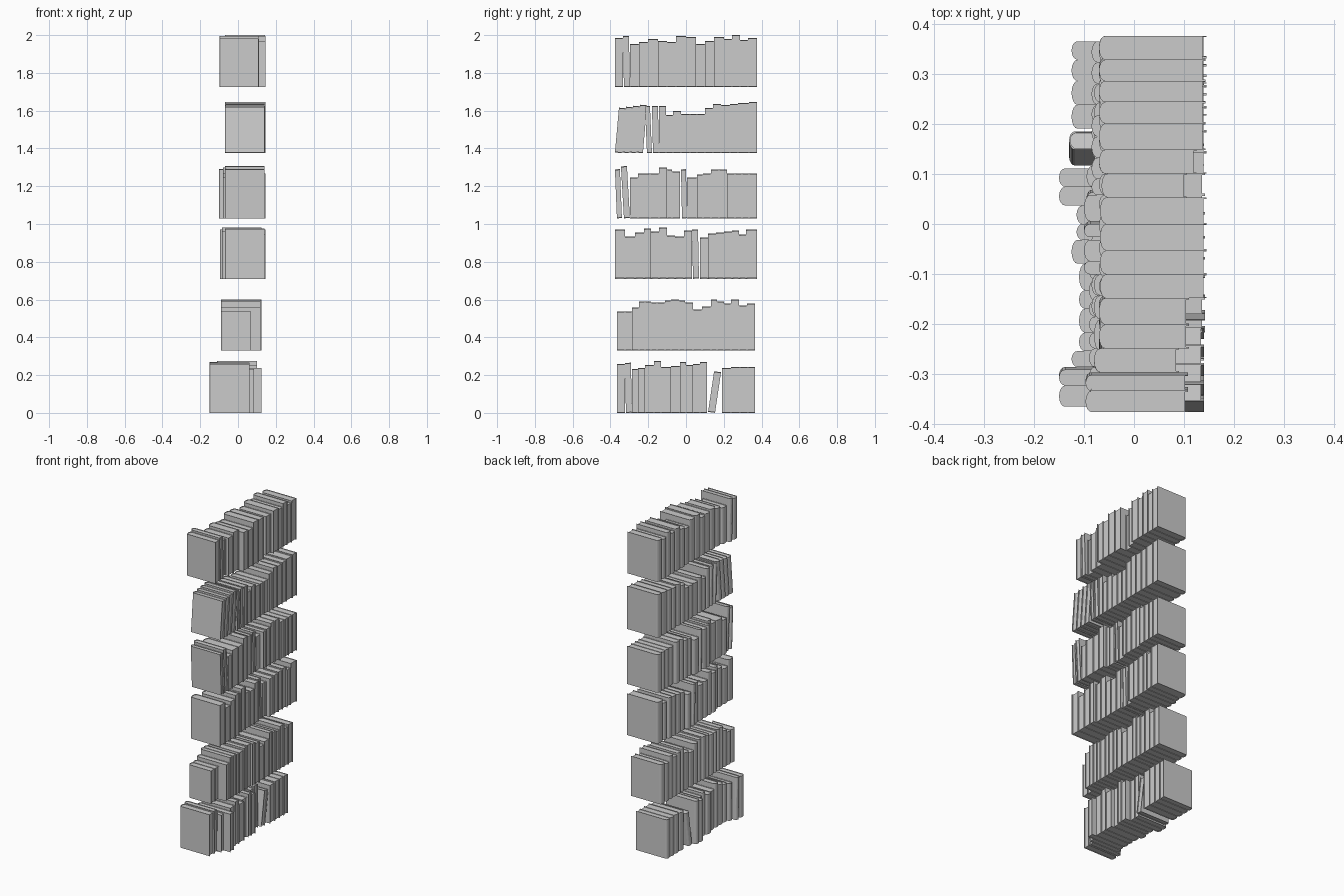
import bpy, bmesh, math
from mathutils import Matrix, Vector

if "Cube" in bpy.data.objects:
    bpy.data.objects.remove(bpy.data.objects["Cube"], do_unlink=True)

UNIT = 0.0053      # grid step for thicknesses and heights
BOARD = 0.0025     # cover thickness
ARC = 8            # segments of the rounded spine

grey = bpy.data.materials.new("plain_grey")
grey.use_nodes = True
grey.diffuse_color = (0.6, 0.6, 0.6, 1)
grey.node_tree.nodes["Principled BSDF"].inputs["Base Color"].default_value = (0.6, 0.6, 0.6, 1)


def outline(spine, fore, y0, y1):
    """U-shaped plan: fore edge, round the spine, back to the fore edge."""
    middle, half, bulge = (y0 + y1) / 2, (y1 - y0) / 2, 0.012
    points = [(fore, y0)]
    for i in range(ARC + 1):
        a = math.pi * i / ARC
        points.append((spine + bulge * (1 - math.sin(a)), middle - half * math.cos(a)))
    return points + [(fore, y1)]


def extrude_up(bm, faces, height):
    result = bmesh.ops.extrude_face_region(bm, geom=faces)
    verts = [v for v in result["geom"] if isinstance(v, bmesh.types.BMVert)]
    bmesh.ops.translate(bm, verts=verts, vec=(0, 0, height))


def book(name, spine, depth, y, z, thick, height, lean):
    bm = bmesh.new()
    fore = spine + depth
    outer = outline(spine, fore, 0, thick)
    inner = outline(spine + BOARD, fore, BOARD, thick - BOARD)
    # Cover: two boards joined by a rounded spine
    a = [bm.verts.new((*p, 0)) for p in outer]
    b = [bm.verts.new((*p, 0)) for p in inner]
    strip = [bm.faces.new((a[i], a[i + 1], b[i + 1], b[i])) for i in range(len(a) - 1)]
    extrude_up(bm, strip, height)
    # Pages: a block set back from the cover edges
    block = outline(spine + BOARD, fore - 0.006, BOARD, thick - BOARD)
    pages = bm.faces.new([bm.verts.new((*p, 0.003)) for p in block])
    extrude_up(bm, [pages], height - 0.006)
    bmesh.ops.recalc_face_normals(bm, faces=bm.faces)
    # Tilt about the lower edge the book leans on
    if lean:
        pivot = Vector((0, thick if lean > 0 else 0, 0))
        turn = Matrix.Rotation(-math.asin(lean * UNIT / height), 3, "X")
        bmesh.ops.rotate(bm, verts=bm.verts, cent=pivot, matrix=turn)
    mesh = bpy.data.meshes.new(name)
    bm.to_mesh(mesh)
    bm.free()
    mesh.materials.append(grey)
    ob = bpy.data.objects.new(name, mesh)
    ob.location = (0, y, z)
    bpy.context.collection.objects.link(ob)


def shelf(name, z, start, *runs):
    """Each run is spine x, depth, then (thickness, height, lean) books; height 0 is a gap."""
    y, count = start * UNIT, 0
    for spine, depth, *books in runs:
        for thick, height, *lean in books:
            if height:
                count += 1
                book(f"{name}_book_{count}", spine, depth, y, z, thick * UNIT,
                     height * UNIT, lean[0] if lean else 0)
            y += thick * UNIT


shelf("bottom_row", 0, -69,
      (-.15, .21, (8, 49), (1, 0), (6, 50, -1)),
      (-.125, .21, (6, 44)),
      (-.11, .235, (7, 45)),
      (-.11, .21, (9, 48), (7, 52), (10, 46)),
      (-.125, .21, (9, 47)),
      (-.115, .21, (6, 51), (7, 48)),
      (-.15, .21, (7, 49), (7, 51)),
      (-.13, .21, (1, 0), (7, 41, 6), (7, 0)),
      (-.125, .215, (9, 45), (9, 46), (8, 46), (7, 46)))

shelf("second_row", .33, -69,
      (-.09, .16, (8, 39), (7, 39)),
      (-.09, .21, (7, 43), (6, 49), (6, 49), (6, 48), (8, 48), (6, 50), (8, 51)),
      (-.085, .21, (6, 50), (8, 48), (9, 41), (9, 44), (6, 51), (7, 49), (7, 47),
       (8, 51), (8, 45), (8, 47)))

shelf("third_row", .71, -71,
      (-.07, .21, (10, 49), (10, 42), (9, 46), (7, 50)),
      (-.085, .21, (8, 47), (8, 51), (8, 43), (9, 42), (8, 48)),
      (-.095, .21, (1, 0), (6, 49, -1), (1, 0), (8, 41)),
      (-.08, .22, (8, 45), (8, 46), (8, 47), (7, 48)),
      (-.07, .215, (7, 44), (11, 49)))

shelf("fourth_row", 1.03, -71,
      (-.07, .21, (2, 0), (5, 49, -2), (2, 0), (6, 52, -3)),
      (-.08, .22, (8, 41), (12, 45), (9, 45), (8, 51)),
      (-.1, .22, (5, 49), (8, 47), (2, 0), (5, 49, -1), (10, 41)),
      (-.085, .22, (6, 44), (8, 45), (8, 49), (8, 49)),
      (-.07, .215, (8, 45), (7, 45), (7, 45), (8, 45)))

shelf("fifth_row", 1.375, -71,
      (-.07, .21, (7, 45, 4), (7, 46, 4), (7, 47, 4), (7, 48, 4), (4, 0)),
      (-.07, .212, (5, 47, -2), (1, 0), (6, 47, -1), (7, 47), (7, 38), (8, 42), (9, 39),
       (7, 39), (8, 39)),
      (-.07, .215, (8, 45), (8, 49), (9, 48), (8, 49), (11, 50), (8, 51)))

shelf("top_row", 1.725, -71,
      (-.097, .205, (8, 49), (1, 0), (6, 51, -1)),
      (-.08, .17, (9, 43)),
      (-.07, .18, (9, 45), (10, 48)),
      (-.068, .213, (9, 46), (9, 45), (10, 51), (10, 50)),
      (-.065, .17, (9, 43)),
      (-.07, .195, (9, 46)),
      (-.07, .213, (10, 50), (8, 48), (8, 52), (8, 47), (9, 49)))
